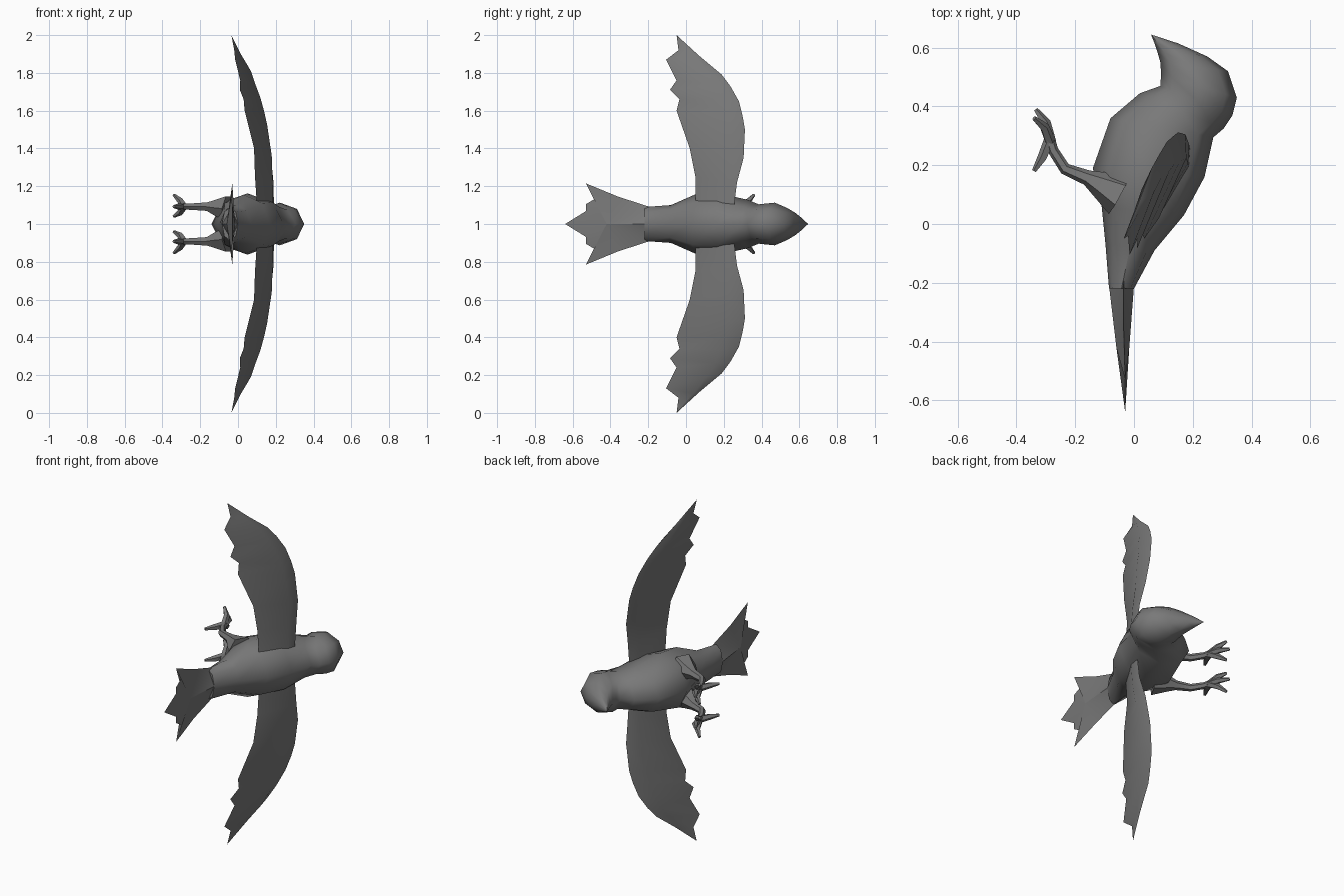
import bpy, bmesh, math
from mathutils import Vector

if "Cube" in bpy.data.objects:
    bpy.data.objects.remove(bpy.data.objects["Cube"])

grey = bpy.data.materials.new("feather grey")
grey.diffuse_color = (0.19, 0.19, 0.19, 1)
grey.use_nodes = True
grey.node_tree.nodes["Principled BSDF"].inputs["Base Color"].default_value = grey.diffuse_color
MID = 1.0  # height of the symmetry plane


def make(name, verts, faces, angle=40):
    """Create a clean, smooth shaded object from vertices and faces."""
    bm = bmesh.new()
    vs = [bm.verts.new(v) for v in verts]
    for f in faces:
        bm.faces.new([vs[i] for i in f])
    bmesh.ops.remove_doubles(bm, verts=bm.verts, dist=0.0005)
    bmesh.ops.recalc_face_normals(bm, faces=bm.faces)
    me = bpy.data.meshes.new(name)
    bm.to_mesh(me)
    bm.free()
    me.materials.append(grey)
    ob = bpy.data.objects.new(name, me)
    bpy.context.collection.objects.link(ob)
    bpy.ops.object.select_all(action='DESELECT')
    ob.select_set(True)
    bpy.context.view_layer.objects.active = ob
    bpy.ops.object.shade_smooth_by_angle(angle=math.radians(angle))
    return ob


def loft(name, rings, angle=40):
    """Skin a list of equal closed rings and cap both ends."""
    n = len(rings[0])
    verts = [p for r in rings for p in r]
    faces = [(k * n + i, k * n + (i + 1) % n, (k + 1) * n + (i + 1) % n, (k + 1) * n + i)
             for k in range(len(rings) - 1) for i in range(n)]
    faces += [tuple(range(n))[::-1], tuple(range(len(verts) - n, len(verts)))]
    return make(name, verts, faces, angle)


def tube(name, path, radii, sides=6):
    """Tapered tube along a path."""
    pts = [Vector(p) for p in path]
    rings = []
    for i, p in enumerate(pts):
        t = (pts[min(i + 1, len(pts) - 1)] - pts[max(i - 1, 0)]).normalized()
        a = t.cross(Vector((0, 0, 1))).normalized()
        b = t.cross(a)
        rings.append([p + radii[i] * (a * math.cos(2 * math.pi * k / sides) +
                                      b * math.sin(2 * math.pi * k / sides))
                      for k in range(sides)])
    return loft(name, rings, 50)


# Body, head and beak: belly point, back point, half width
stations = [
    ((-.085, -.22), (.0, -.22), .09), ((-.097, -.07), (.07, -.09), .10),
    ((-.11, .06), (.17, .03), .155), ((-.14, .19), (.24, .16), .162),
    ((-.08, .36), (.27, .295), .128), ((.02, .445), (.305, .325), .104),
    ((.09, .47), (.335, .37), .108), ((.092, .51), (.35, .43), .113),
    ((.09, .55), (.32, .52), .085), ((.08, .585), (.25, .57), .06),
    ((.07, .615), (.15, .615), .03), ((.058, .645), (.064, .643), .002)]
rings = []
for b, k, w in stations:
    ring = []
    for i in range(8):
        a = 2 * math.pi * i / 8
        f = 0.5 + 0.5 * math.cos(a)
        ring.append((b[0] + (k[0] - b[0]) * f, b[1] + (k[1] - b[1]) * f,
                     MID + w * math.sin(a)))
    rings.append(ring)
loft("body", rings, 60)

# Fan tail: notched outline with a raised ridge on both faces
half = [(-.19, .09), (-.36, .145), (-.53, .215), (-.465, .143), (-.53, .105), (-.53, .068)]
outline = half + [(-.64, 0)] + [(y, -z) for y, z in reversed(half)]
verts = [(-.035 + (.005 if y < -.5 else 0), y, MID + z) for y, z in outline]
verts[6] = (-.03, -.64, MID)
n = len(verts)
faces = []
for x0, x1 in ((.0, -.016), (-.085, -.06)):
    s = len(verts)
    verts += [(x0, -.21, MID), (x1, -.42, MID)]
    faces += [(s, s + 1, 0), (s, n - 1, s + 1)]
    faces += [(s + 1, i, i + 1) for i in range(n - 1)]
make("tail", verts, faces, 40)

# Wings: trailing and leading edge points as x, y, height
trail = [(.10, .05, 1.10), (.09, .05, 1.25), (.085, .02, 1.40), (.035, -.05, 1.60),
         (.03, -.035, 1.66), (.01, -.085, 1.71), (.012, -.05, 1.76),
         (-.015, -.105, 1.87), (-.02, -.04, 1.92), (-.035, -.05, 2.0)]
lead = [(.19, .255, 1.10), (.188, .27, 1.22), (.175, .305, 1.35), (.15, .312, 1.50),
        (.135, .30, 1.57), (.112, .28, 1.65), (.085, .235, 1.73),
        (.06, .19, 1.79), (.015, .07, 1.89), (-.035, -.05, 2.0)]
for name, side in (("upper_wing", 1), ("lower_wing", -1)):
    rings = []
    for t, l in zip(trail, lead):
        t, l = Vector(t), Vector(l)
        chord = l - t
        up = Vector((chord.y, -chord.x, 0)) * 0.07
        mid = t + chord * 0.75
        ring = [t, mid + up * 1.3, l, mid - up * 0.7]
        rings.append([(p.x, p.y, MID + side * (p.z - MID)) for p in ring])
    loft(name, rings, 35)

# Legs and clawed feet
toes = [
    ("middle_toe", [(-.285, .28, 0), (-.30, .345, 0), (-.335, .39, 0)]),
    ("outer_toe", [(-.285, .28, 0), (-.305, .33, .03), (-.34, .36, .062)]),
    ("inner_toe", [(-.285, .28, 0), (-.305, .33, -.03), (-.34, .36, -.052)]),
    ("back_toe", [(-.285, .29, 0), (-.312, .225, 0), (-.34, .18, 0)])]
for label, side in (("upper", 1), ("lower", -1)):
    def place(path, z0=.092):
        return [(x, y, MID + side * (z0 + z)) for x, y, z in path]
    tube(label + "_leg",
         place([(-.05, .10, -.01), (-.115, .135, -.005), (-.16, .158, 0), (-.235, .188, 0),
                (-.275, .25, 0), (-.29, .30, 0)]),
         [.075, .046, .026, .020, .018, .018])
    for toe, path in toes:
        tube(label + "_" + toe, place(path), [.020, .017, .008], 5)
